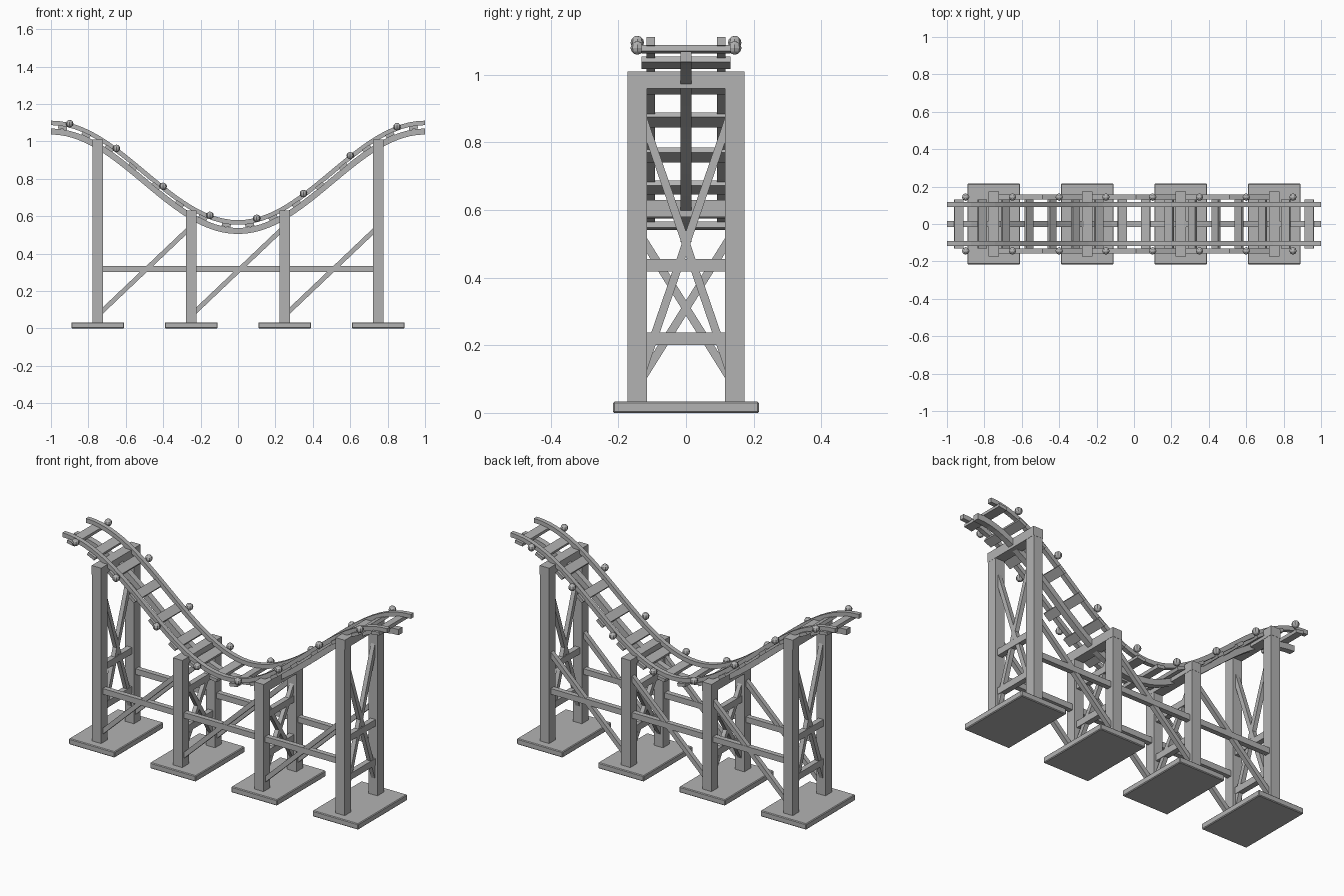
import bpy, bmesh, math
from mathutils import Vector, Matrix

if "Cube" in bpy.data.objects:
    bpy.data.objects.remove(bpy.data.objects["Cube"], do_unlink=True)

GREY = (0.45, 0.45, 0.45, 1.0)
mat = bpy.data.materials.new("plain_grey")
mat.use_nodes = True
mat.diffuse_color = GREY
mat.node_tree.nodes["Principled BSDF"].inputs["Base Color"].default_value = GREY


def finish(name, bm):
    bmesh.ops.recalc_face_normals(bm, faces=bm.faces)
    mesh = bpy.data.meshes.new(name)
    bm.to_mesh(mesh)
    bm.free()
    mesh.materials.append(mat)
    obj = bpy.data.objects.new(name, mesh)
    bpy.context.collection.objects.link(obj)
    return obj


def box(name, centre, size, tilt=0.0):
    """Box, optionally pitched about the y axis."""
    bm = bmesh.new()
    m = (Matrix.Translation(centre) @ Matrix.Rotation(-tilt, 4, 'Y')
         @ Matrix.Diagonal((*size, 1)))
    bmesh.ops.create_cube(bm, size=1, matrix=m)
    return finish(name, bm)


def strut(name, a, b, width, depth):
    """Square timber running from a to b."""
    a, b = Vector(a), Vector(b)
    d = (b - a).normalized()
    side = Vector((0, 1, 0)) if abs(d.x) > 0.1 else Vector((1, 0, 0))
    rot = Matrix((side, d.cross(side), d)).transposed().to_4x4()
    bm = bmesh.new()
    m = (Matrix.Translation((a + b) / 2) @ rot
         @ Matrix.Diagonal((depth, width, (b - a).length, 1)))
    bmesh.ops.create_cube(bm, size=1, matrix=m)
    return finish(name, bm)


# Track line: one valley between two crests
def track_z(x):
    return 0.833 - 0.266 * math.cos(math.pi * x)


def track_angle(x):
    return math.atan(0.266 * math.pi * math.sin(math.pi * x))


def sweep(name, y, drop, width, height, steps=48):
    """Rectangular bar following the track line."""
    bm = bmesh.new()
    rings = []
    for i in range(steps + 1):
        x = -1 + 2 * i / steps
        a = track_angle(x)
        up = Vector((-math.sin(a), 0, math.cos(a)))
        c = Vector((x, y, track_z(x) - drop))
        rings.append([bm.verts.new(c + Vector((0, s * width / 2, 0)) + up * (t * height / 2))
                      for s, t in ((-1, -1), (1, -1), (1, 1), (-1, 1))])
    for r, q in zip(rings, rings[1:]):
        for k in range(4):
            n = (k + 1) % 4
            bm.faces.new((r[k], r[n], q[n], q[k]))
    bm.faces.new(rings[0])
    bm.faces.new(rings[-1])
    return finish(name, bm)


# Rails and central spine
sweep("left_rail", 0.104, 0, 0.025, 0.024)
sweep("right_rail", -0.104, 0, 0.025, 0.024)
sweep("track_spine", 0, 0.046, 0.033, 0.032)

# Cross ties
for i in range(16):
    x = -0.9375 + 0.125 * i
    box(f"cross_tie_{i}", (x, 0, track_z(x) - 0.019), (0.048, 0.263, 0.018), track_angle(x))

# Lamp balls along both edges
for i in range(8):
    x = -0.9 + 0.25 * i
    for side in (-1, 1):
        bm = bmesh.new()
        bmesh.ops.create_uvsphere(bm, u_segments=8, v_segments=6, radius=0.02,
                                  matrix=Matrix.Translation((x, side * 0.144, track_z(x) + 0.009)))
        finish(f"lamp_ball_{i}", bm)

# Support towers
POST_Y = 0.144
FOOT = 0.08
for x in (-0.75, -0.25, 0.25, 0.75):
    top = 0.96 if abs(x) > 0.5 else 0.58
    base = box("footing", (x, 0, 0.0165), (0.282, 0.432, 0.033))
    bevel = base.modifiers.new("soft_edge", 'BEVEL')
    bevel.width = 0.004
    bevel.segments = 1
    box("tower_cap", (x, 0, top + 0.024), (0.058, 0.347, 0.051))
    for level in (0.219, 0.436):
        box("tower_crossbar", (x, 0, level), (0.03, 2 * POST_Y, 0.037))
    for side in (-1, 1):
        y = side * POST_Y
        box("tower_post", (x, y, (top + 0.03) / 2), (0.056, 0.057, top - 0.03))
        strut("tower_brace", (x, -y, FOOT), (x, y, top - 0.04), 0.024, 0.024)

# Beams and diagonals joining the towers
for side in (-1, 1):
    y = side * POST_Y
    box("long_beam", (0, y, 0.318), (1.5, 0.028, 0.032))
    for x in (-0.75, -0.25, 0.25):
        strut("bay_diagonal", (x, y, FOOT - 0.01), (x + 0.5, y, 0.545), 0.025, 0.025)
